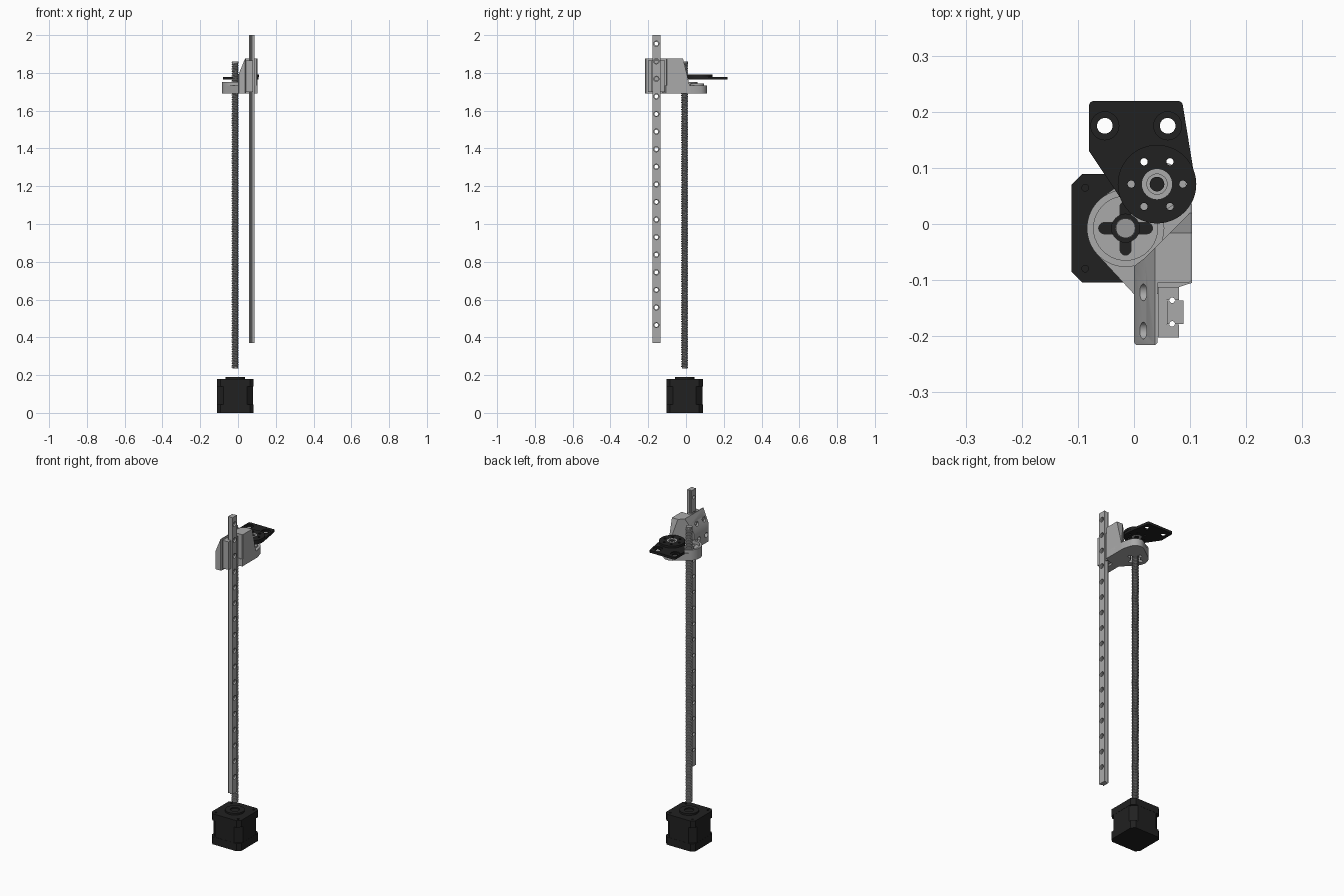
import bpy, bmesh, math
from mathutils import Vector
from mathutils.geometry import convex_hull_2d

cube = bpy.data.objects.get("Cube")
if cube:
    bpy.data.objects.remove(cube, do_unlink=True)


def material(name, value):
    m = bpy.data.materials.new(name)
    m.use_nodes = True
    color = (value, value, value, 1)
    m.diffuse_color = color
    m.node_tree.nodes["Principled BSDF"].inputs["Base Color"].default_value = color
    return m


BLACK = material("black", 0.015)
GREY = material("light grey", 0.40)
STEEL = material("steel", 0.33)
SX, SY = -0.015, -0.0075      # screw axis
DX, DY = 0.041, 0.071         # disc axis


def finish(name, bm, mat):
    bmesh.ops.recalc_face_normals(bm, faces=bm.faces)
    me = bpy.data.meshes.new(name)
    bm.to_mesh(me)
    bm.free()
    ob = bpy.data.objects.new(name, me)
    bpy.context.collection.objects.link(ob)
    if mat:
        me.materials.append(mat)
    return ob


def circle(x, y, r, n=40):
    return [(x + r * math.cos(2 * math.pi * i / n), y + r * math.sin(2 * math.pi * i / n))
            for i in range(n)]


def hull(points):
    return [points[i] for i in convex_hull_2d([Vector(p) for p in points])]


def add_prism(bm, outline, low, high, axis="z"):
    # Extrude an outline along z, or along x when the outline is given in y and z
    def place(p, h):
        return (p[0], p[1], h) if axis == "z" else (h, p[0], p[1])
    a = [bm.verts.new(place(p, low)) for p in outline]
    b = [bm.verts.new(place(p, high)) for p in outline]
    bm.faces.new(a[::-1])
    bm.faces.new(b)
    for i in range(len(a)):
        j = (i + 1) % len(a)
        bm.faces.new((a[i], a[j], b[j], b[i]))


def prisms(name, outlines, low, high, mat, axis="z"):
    bm = bmesh.new()
    for outline in outlines:
        add_prism(bm, outline, low, high, axis)
    return finish(name, bm, mat)


def cut(ob, outlines, low, high, axis="z"):
    cutter = prisms("cutter", outlines, low, high, None, axis)
    cutter.hide_render = True
    mod = ob.modifiers.new("cut", "BOOLEAN")
    mod.operation = "DIFFERENCE"
    mod.solver = "EXACT"
    mod.object = cutter
    bpy.context.view_layer.objects.active = ob
    bpy.ops.object.modifier_apply(modifier=mod.name)
    bpy.data.objects.remove(cutter, do_unlink=True)


def slice_off(ob, point, normal):
    bm = bmesh.new()
    bm.from_mesh(ob.data)
    res = bmesh.ops.bisect_plane(bm, geom=bm.verts[:] + bm.edges[:] + bm.faces[:],
                                 plane_co=point, plane_no=normal, clear_outer=True)
    edges = [g for g in res["geom_cut"] if isinstance(g, bmesh.types.BMEdge)]
    bmesh.ops.edgenet_fill(bm, edges=edges)
    bmesh.ops.recalc_face_normals(bm, faces=bm.faces)
    bm.to_mesh(ob.data)
    bm.free()


def chamfered(h, c):
    pts = []
    for sx, sy in ((1, 1), (-1, 1), (-1, -1), (1, -1)):
        pair = [(SX + sx * h, SY + sy * (h - c)), (SX + sx * (h - c), SY + sy * h)]
        pts += pair if sx * sy > 0 else pair[::-1]
    return pts


# Motor: two end caps, a waisted core, a round boss
H = 0.0965
motor_corners = [p for x in (-0.072, 0.072) for y in (-0.072, 0.072)
                 for p in [circle(SX + x, SY + y, 0.006, 16)]]
prisms("motor_lower_cap", [chamfered(H, 0.019)], 0, 0.045, BLACK)
prisms("motor_core", [chamfered(H - 0.001, 0.034)], 0.04, 0.145, BLACK)
motor_top = prisms("motor_upper_cap", [chamfered(H, 0.019)], 0.14, 0.18, BLACK)
cut(motor_top, motor_corners, 0.16, 0.2)
motor_boss = prisms("motor_boss", [circle(SX, SY, 0.052)], 0.175, 0.19, BLACK)
cut(motor_boss, [circle(SX, SY, 0.025)], 0.183, 0.2)

# Lead screw: a core with a helical thread swept around it
Z0, Z1, PITCH, SEG = 0.235, 1.86, 0.0092, 18
prisms("screw_core", [circle(SX, SY, 0.0142, 24)], Z0, Z1, STEEL)
bm = bmesh.new()
profile = [(0.014, 0.0), (0.0185, 0.2), (0.0185, 0.5), (0.014, 0.7)]
previous = None
for i in range(int((Z1 - Z0 - PITCH) / PITCH * SEG)):
    a = 2 * math.pi * i / SEG
    ring = [bm.verts.new((SX + r * math.cos(a), SY + r * math.sin(a),
                          Z0 + PITCH * (i / SEG + t))) for r, t in profile]
    if previous:
        for k in range(3):
            bm.faces.new((previous[k], ring[k], ring[k + 1], previous[k + 1]))
    previous = ring
finish("screw_thread", bm, STEEL)
prisms("screw_tip", [circle(SX, SY, 0.0175, 24)], Z1 - 0.008, Z1, STEEL)

# Guide rail with a row of through holes and side grooves
RY, RX = -0.157, 0.068
hole_heights = [0.465 + 0.0931 * i for i in range(17)]
rail = prisms("guide_rail", [[(0.059, -0.178), (0.088, -0.178), (0.088, -0.136), (0.059, -0.136)]],
              0.37, 2.0, GREY)
cut(rail, [circle(RY, z, 0.010, 20) for z in hole_heights], 0.04, 0.12, "x")
cut(rail, [circle(RY, z, 0.014, 20) for z in hole_heights], 0.078, 0.12, "x")
grooves = [circle(RX, RY + s * 0.021, 0.005, 12) for s in (-1, 1)]
cut(rail, grooves, 0.3, 2.1)

# Carriage wrapped around the rail
carriage = prisms("rail_carriage", [[(0.043, -0.202), (0.08, -0.202), (0.08, -0.112), (0.043, -0.112)]],
                  1.70, 1.865, GREY)
cut(carriage, [[(0.058, -0.179), (0.1, -0.179), (0.1, -0.135), (0.058, -0.135)]], 1.6, 2.0)
cut(carriage, grooves, 1.6, 2.0)

# Bracket upper body: mounting wall plus block, with sloping top faces
body = prisms("bracket_body", [[(0, -0.211), (0.004, -0.216), (0.038, -0.216), (0.042, -0.211),
                                (0.042, -0.105), (0.098, -0.105), (0.103, -0.1), (0.103, 0.023),
                                (0.02, -0.06), (0, -0.075)]], 1.69, 1.876, GREY)
slice_off(body, (0, 0, 1.785), (-0.09, 0, 0.037))
slice_off(body, (0, -0.016, 1.876), (0, 0.145, 0.036))
bolts = [(y, z) for y in (-0.122, -0.19) for z in (1.735, 1.825)]
cut(body, [circle(y, z, 0.015, 24) for y, z in bolts], -0.05, 0.022, "x")
cut(body, [circle(y, z, 0.007, 16) for y, z in bolts], -0.05, 0.06, "x")

# Bracket flange: tapered foot around the screw, with cross slots
foot = hull(circle(SX, SY, 0.069) + circle(0.045, 0.063, 0.048)
            + [(0, -0.125), (0.042, -0.125), (0.103, -0.105), (0.103, 0.035)])
flange = prisms("bracket_flange", [foot], 1.69, 1.733, GREY)
cut(flange, [circle(SX, SY, 0.025)], 1.6, 1.8)
for dx, dy in ((0.038, 0), (0, 0.038)):
    slot = hull(circle(SX + dx, SY + dy, 0.010, 24) + circle(SX - dx, SY - dy, 0.010, 24))
    cut(flange, [slot], 1.6, 1.8)
rim = prisms("bracket_rim", [circle(SX, SY, 0.069)], 1.725, 1.752, GREY)
cut(rim, [circle(SX, SY, 0.057)], 1.7, 1.8)
seat = prisms("bracket_seat", [circle(0.045, 0.06, 0.036)], 1.725, 1.743, GREY)
cut(seat, [circle(SX, SY, 0.057)], 1.7, 1.8)

# Mounting plate with two countersunk holes, and the round disc on it
tabs = [(-0.052, 0.175), (0.06, 0.175)]
small_holes = [circle(DX + 0.046 * math.cos(k * math.pi / 3), DY + 0.046 * math.sin(k * math.pi / 3),
                      0.0065, 16) for k in range(6)]
corner = 0.008
plate = prisms("mounting_plate", [hull(circle(-0.08 + corner, 0.219 - corner, corner, 24)
                                       + circle(0.087 - corner, 0.219 - corner, corner, 24)
                                       + [(-0.08, 0.13), (0.087, 0.13)]
                                       + circle(DX, DY, 0.068))], 1.765, 1.779, BLACK)
cut(plate, [circle(x, y, 0.014, 28) for x, y in tabs], 1.7, 1.8)
cut(plate, [circle(x, y, 0.025, 28) for x, y in tabs], 1.773, 1.8)
disc = prisms("round_disc", [circle(DX, DY, 0.07, 48)], 1.778, 1.791, BLACK)
for part in (plate, disc):
    cut(part, small_holes, 1.7, 1.85)
    cut(part, [circle(DX, DY, 0.026)], 1.7, 1.85)
hub = prisms("disc_hub", [circle(DX, DY, 0.027)], 1.766, 1.792, GREY)
cut(hub, [circle(DX, DY, 0.018)], 1.786, 1.8)
prisms("hub_core", [circle(DX, DY, 0.013)], 1.764, 1.790, BLACK)

# Smooth the round walls, keep the edges sharp
for ob in bpy.context.scene.objects:
    ob.select_set(ob.type == "MESH")
bpy.context.view_layer.objects.active = disc
bpy.ops.object.shade_smooth_by_angle(angle=math.radians(30))
